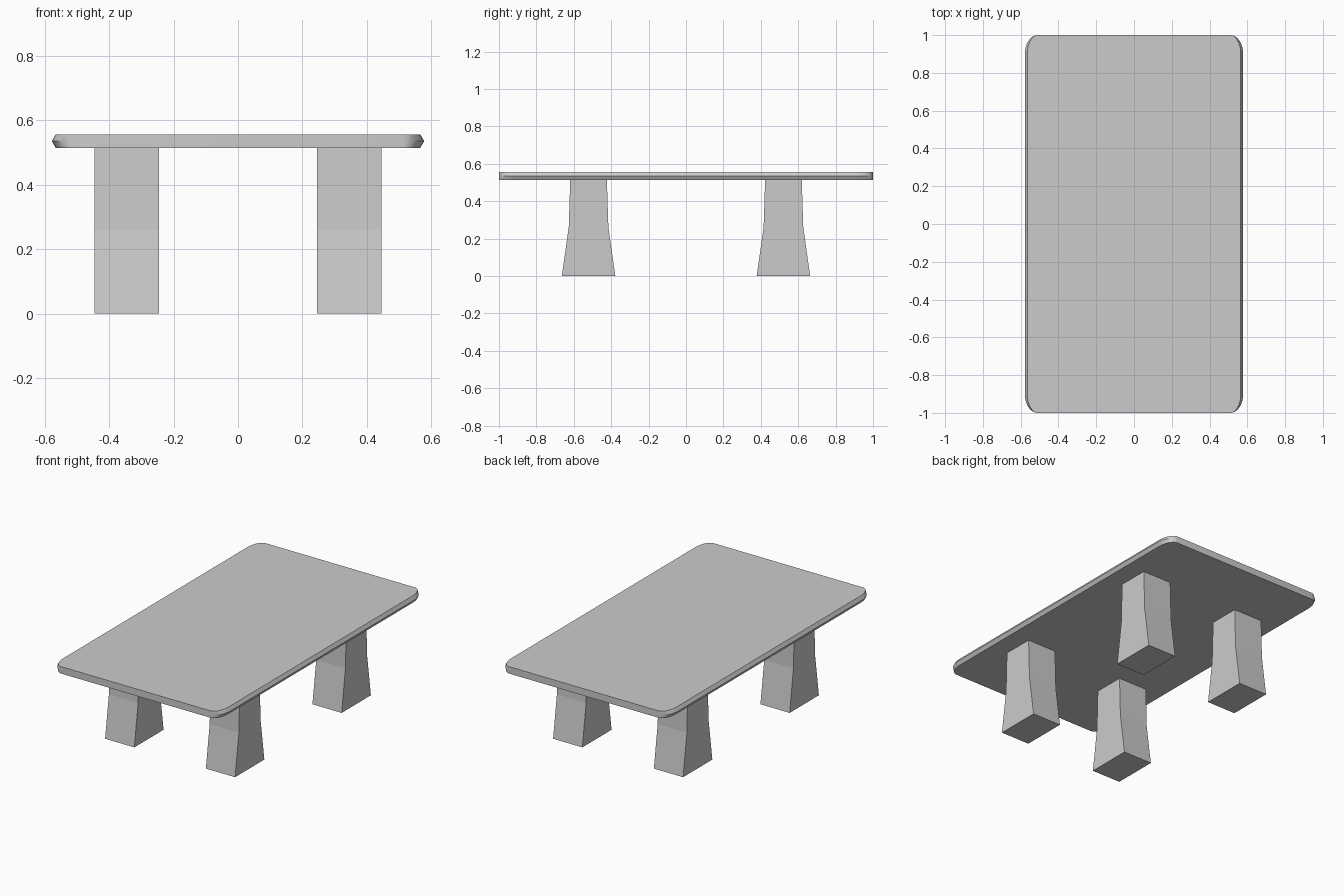
import bpy, bmesh
from math import sin, cos, pi

if "Cube" in bpy.data.objects:
    bpy.data.objects.remove(bpy.data.objects["Cube"])


def loft(name, rings):
    """Closed solid skinned through rings of equal point count, bottom to top."""
    bm = bmesh.new()
    loops = [[bm.verts.new(p) for p in ring] for ring in rings]
    n = len(loops[0])
    for lo, hi in zip(loops, loops[1:]):
        for i in range(n):
            j = (i + 1) % n
            bm.faces.new((lo[i], lo[j], hi[j], hi[i]))
    bm.faces.new(loops[0][::-1])
    bm.faces.new(loops[-1])
    mesh = bpy.data.meshes.new(name)
    bm.to_mesh(mesh)
    bm.free()
    obj = bpy.data.objects.new(name, mesh)
    bpy.context.collection.objects.link(obj)
    return obj


def rounded_outline(hx, hy, rx, ry, z, steps=8):
    """Counter-clockwise rectangle with elliptical corners."""
    pts = []
    for q, (sx, sy) in enumerate([(1, 1), (-1, 1), (-1, -1), (1, -1)]):
        for k in range(steps + 1):
            a = (q + k / steps) * pi / 2
            pts.append((sx * (hx - rx) + rx * cos(a), sy * (hy - ry) + ry * sin(a), z))
    return pts


# Table top: long edges come to a point at mid thickness, ends stay vertical
top = loft("table_top", [
    rounded_outline(0.565, 1.0, 0.055, 0.1, 0.514),
    rounded_outline(0.578, 1.0, 0.068, 0.1, 0.536),
    rounded_outline(0.565, 1.0, 0.055, 0.1, 0.557),
])
bpy.context.view_layer.objects.active = top
top.select_set(True)
bpy.ops.object.shade_smooth_by_angle(angle=pi / 6)

# Four legs, flaring front to back below mid height
LEG_PROFILE = [(0.0, 0.143), (0.261, 0.106), (0.514, 0.098)]  # z, half depth
for y_name, sy in (("front", -1), ("back", 1)):
    for x_name, sx in (("left", -1), ("right", 1)):
        cx, cy, hx = sx * 0.345, sy * 0.521, 0.1
        loft(f"{y_name}_{x_name}_leg", [
            [(cx - hx, cy - d, z), (cx + hx, cy - d, z),
             (cx + hx, cy + d, z), (cx - hx, cy + d, z)]
            for z, d in LEG_PROFILE])
